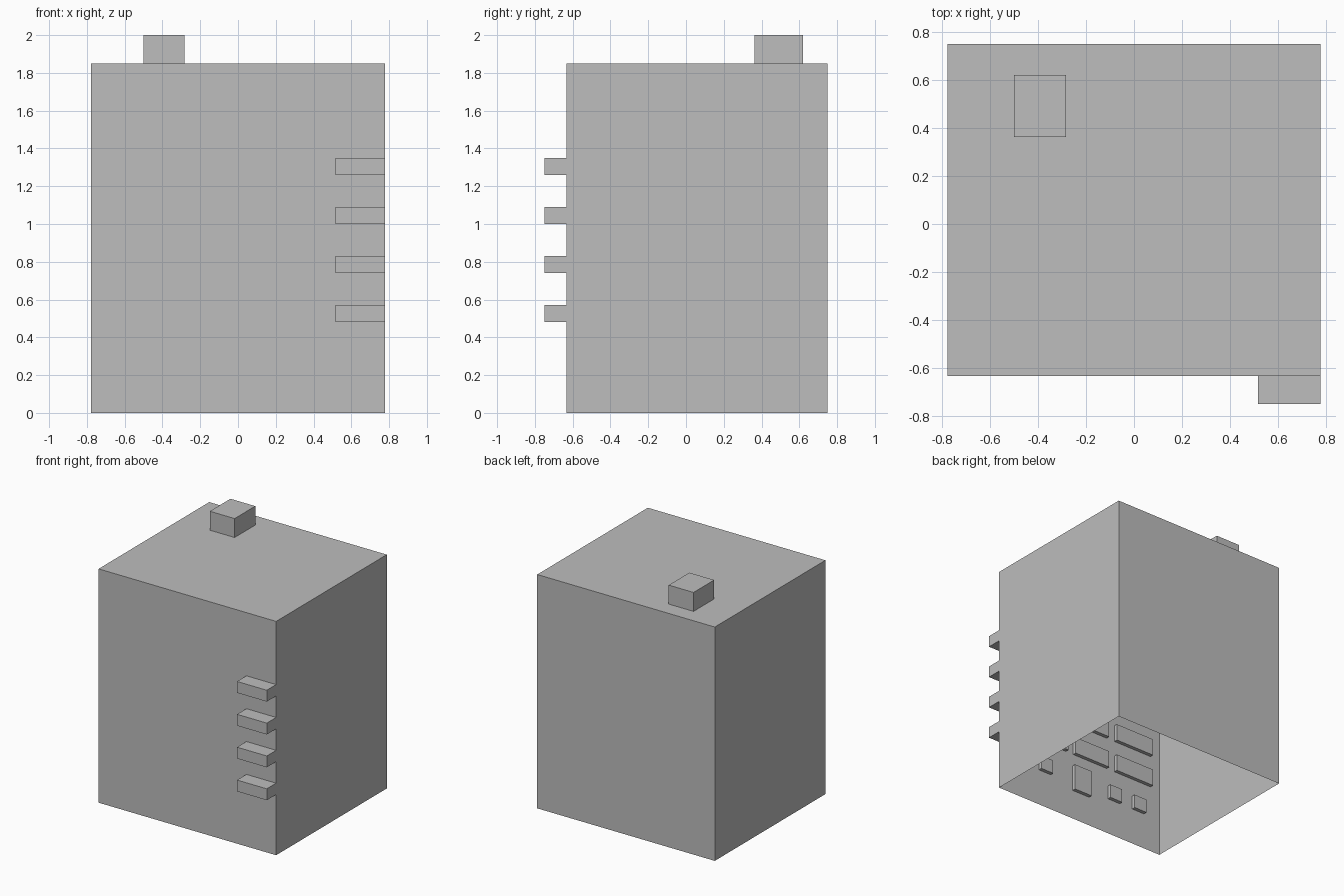
import bpy, bmesh

if "Cube" in bpy.data.objects:
    bpy.data.objects.remove(bpy.data.objects["Cube"])

grey = bpy.data.materials.new("plain grey")
grey.diffuse_color = (0.51, 0.51, 0.51, 1)
grey.use_nodes = True
grey.node_tree.nodes["Principled BSDF"].inputs["Base Color"].default_value = grey.diffuse_color


def box(name, x0, x1, y0, y1, z0, z1, open_bottom=False):
    """Axis-aligned box between two corners, optionally without its floor."""
    bm = bmesh.new()
    bmesh.ops.create_cube(bm, size=1)
    for v in bm.verts:
        v.co.x = x1 if v.co.x > 0 else x0
        v.co.y = y1 if v.co.y > 0 else y0
        v.co.z = z1 if v.co.z > 0 else z0
    if open_bottom:
        floor = [f for f in bm.faces if f.normal.z < -0.9]
        bmesh.ops.delete(bm, geom=floor, context='FACES_ONLY')
    mesh = bpy.data.meshes.new(name)
    bm.to_mesh(mesh)
    bm.free()
    mesh.materials.append(grey)
    obj = bpy.data.objects.new(name, mesh)
    bpy.context.collection.objects.link(obj)
    return obj


FRONT, BACK, HALF, ROOF = -0.633, 0.75, 0.777, 1.85
FLOOR_STEP = 0.26

# Hollow building shell, open underneath, with rooftop chimney
box("building_walls", -HALF, HALF, FRONT, BACK, 0, ROOF, open_bottom=True)
box("chimney", -0.50, -0.283, 0.362, 0.62, ROOF, 2.0)

# Balconies stacked on the front right corner
for i in range(4):
    z = 0.48 + i * FLOOR_STEP
    box(f"balcony_{i + 1}", 0.517, HALF, -0.75, FRONT, z, z + 0.09)


def inner_panel(name, x0, x1, z0, z1):
    """Window or door block standing on the inside of the front wall."""
    box(name, x0, x1, FRONT + 0.001, FRONT + 0.03, z0, z1)


# Wide windows, one row per upper floor
for i in range(5):
    z = 0.55 + i * FLOOR_STEP
    for j, (x0, x1) in enumerate([(-0.69, -0.34), (-0.265, 0.06), (0.13, 0.46)]):
        inner_panel(f"window_{i + 1}_{j + 1}", x0, x1, z, z + 0.135)

# Ground floor door and small windows
inner_panel("door", -0.095, 0.065, 0.24, 0.45)
for j, x in enumerate((-0.57, -0.335, 0.335, 0.57)):
    inner_panel(f"small_window_{j + 1}", x - 0.057, x + 0.057, 0.295, 0.405)
